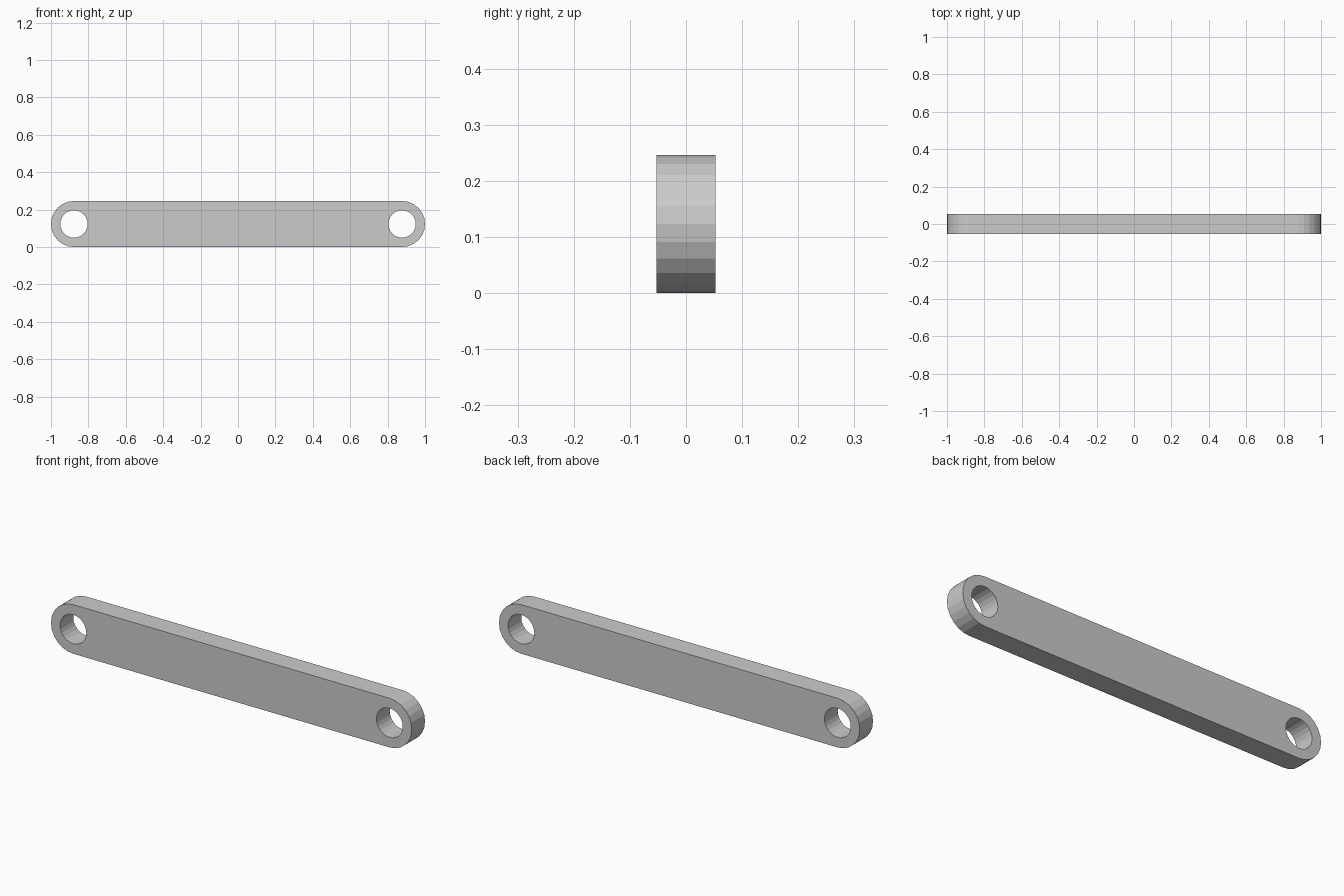
import bpy, bmesh
from math import sin, cos, pi

if "Cube" in bpy.data.objects:
    bpy.data.objects.remove(bpy.data.objects["Cube"])

R, HOLE, T = 0.123, 0.073, 0.105   # end radius, hole radius, thickness
CX, SEG = 1 - R, 24                # pivot offset, sides per full circle


def arc(cx, radius, start, steps):
    return [(cx + radius * cos(start + 2 * pi * i / SEG),
             R + radius * sin(start + 2 * pi * i / SEG)) for i in range(steps)]


def add_loop(bm, points):
    vs = [bm.verts.new((x, -T / 2, z)) for x, z in points]
    return [bm.edges.new((vs[i - 1], vs[i])) for i in range(len(vs))]


bm = bmesh.new()
half = SEG // 2 + 1

# Rounded bar outline with a pivot hole at each end
edges = add_loop(bm, arc(CX, R, -pi / 2, half) + arc(-CX, R, pi / 2, half))
for s in (-1, 1):
    edges += add_loop(bm, arc(s * CX, HOLE, 0, SEG))
bmesh.ops.triangle_fill(bm, edges=edges, use_beauty=True, use_dissolve=False)

# Thickness
ret = bmesh.ops.extrude_face_region(bm, geom=bm.faces[:], use_keep_orig=True)
bmesh.ops.translate(bm, vec=(0, T, 0),
                    verts=[g for g in ret["geom"] if isinstance(g, bmesh.types.BMVert)])
bmesh.ops.recalc_face_normals(bm, faces=bm.faces[:])

mesh = bpy.data.meshes.new("link_bar")
bm.to_mesh(mesh)
bm.free()
bpy.context.collection.objects.link(bpy.data.objects.new("link_bar", mesh))
